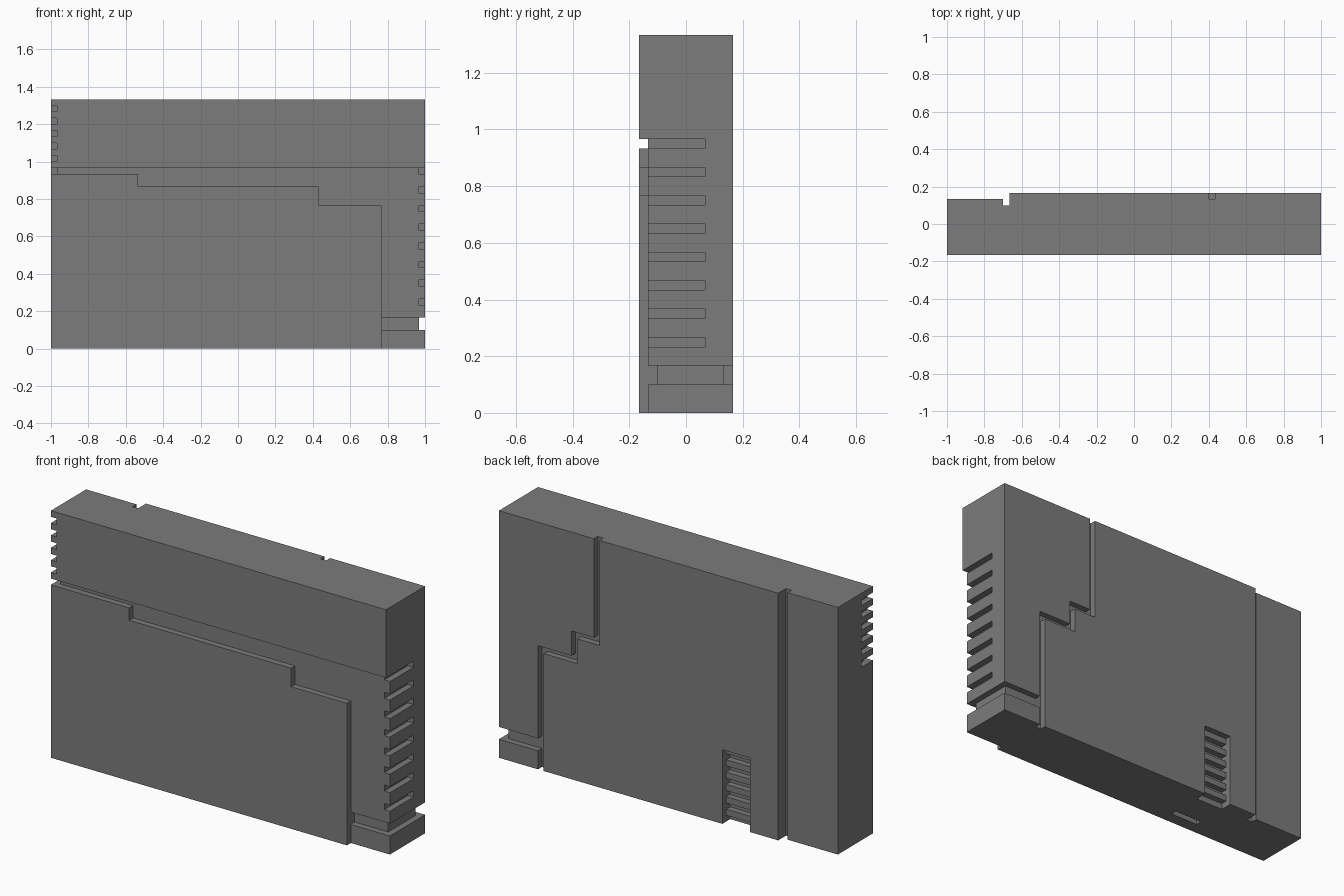
import bpy
import bmesh
from mathutils import Vector

UNIT = 1 / 30  # the whole design sits on this grid

if "Cube" in bpy.data.objects:
    bpy.data.objects.remove(bpy.data.objects["Cube"], do_unlink=True)

grey = bpy.data.materials.new("mid grey")
grey.use_nodes = True
colour = (0.2, 0.2, 0.2, 1)
grey.diffuse_color = colour
grey.node_tree.nodes["Principled BSDF"].inputs["Base Color"].default_value = colour


def prism(bm, outline, axis, low, high):
    """Extrude an outline along y (points are x, z) or z (points are x, y)."""
    def place(p, d):
        return Vector((p[0], d, p[1]) if axis == "y" else (p[0], p[1], d)) * UNIT
    face = bm.faces.new([bm.verts.new(place(p, low)) for p in outline])
    moved = bmesh.ops.extrude_face_region(bm, geom=[face])["geom"]
    verts = [g for g in moved if isinstance(g, bmesh.types.BMVert)]
    step = place((0, 0), high - low)
    bmesh.ops.translate(bm, verts=verts, vec=step)


def box(bm, x, y, z):
    prism(bm, [(x[0], y[0]), (x[1], y[0]), (x[1], y[1]), (x[0], y[1])], "z", *z)


def finish(bm, name):
    bmesh.ops.recalc_face_normals(bm, faces=bm.faces)
    mesh = bpy.data.meshes.new(name)
    bm.to_mesh(mesh)
    bm.free()
    mesh.materials.append(grey)
    obj = bpy.data.objects.new(name, mesh)
    bpy.context.collection.objects.link(obj)
    return obj


# Main case block
bm = bmesh.new()
box(bm, (-30, 30), (-5, 5), (0, 40))
case = finish(bm, "case")


def carve(name, build):
    """Cut a shape out of the case, keeping the cutter as a hidden helper."""
    bm = bmesh.new()
    build(bm)
    cutter = finish(bm, name + "_cutter")
    cutter.hide_render = True
    cutter.hide_viewport = True
    cutter.display_type = "WIRE"
    mod = case.modifiers.new(name, "BOOLEAN")
    mod.operation = "DIFFERENCE"
    mod.solver = "EXACT"
    mod.object = cutter


# Stepped recess between the front panel and the upper band
front_step = [(-31, 29), (31, 29), (31, -1), (23, -1), (23, 23), (13, 23),
              (13, 26), (-16, 26), (-16, 28), (-31, 28)]
carve("front_recess", lambda bm: prism(bm, front_step, "y", -6, -4))

# Groove wrapping the lower corner
wrap = [(23, -6), (31, -6), (31, 6), (23, 6), (23, 4), (29, 4), (29, -3), (23, -3)]
carve("corner_groove", lambda bm: prism(bm, wrap, "z", 3, 5))

# Lowered back strip with its deeper channel
strip = [(-31, 4), (-21, 4), (-21, 3), (-20, 3), (-20, 6), (-31, 6)]
carve("back_strip", lambda bm: prism(bm, strip, "z", -1, 41))

# Zigzag channel down the back
zigzag = [(12, 41), (13, 41), (13, 24), (17, 24), (17, 20), (23, 20),
          (23, -1), (22, -1), (22, 19), (16, 19), (16, 23), (12, 23)]
carve("back_channel", lambda bm: prism(bm, zigzag, "y", 4, 6))

# Vent pocket on the back and its slots
carve("back_vent_pocket", lambda bm: box(bm, (-15, -10), (4, 6), (-1, 12)))


def back_slots(bm):
    for i in range(6):
        box(bm, (-15, -10), (3, 5), (2 * i if i else -1, 2 * i + 1))


def left_edge_slots(bm):
    for i in range(6):
        box(bm, (-31, -29), (-6, -2), (28 + 2 * i, 29 + 2 * i))


def right_edge_slots(bm):
    for i in range(8):
        box(bm, (29, 31), (-6, 2), (7 + 3 * i, 8 + 3 * i))


carve("back_vent_slots", back_slots)
carve("upper_side_slots", left_edge_slots)
carve("lower_side_slots", right_edge_slots)

# Slot in the underside
carve("bottom_slot", lambda bm: box(bm, (-15, -10), (-3, -2), (-1, 1)))

# Bake the cuts and discard the helpers
bpy.context.view_layer.update()
graph = bpy.context.evaluated_depsgraph_get()
baked = bpy.data.meshes.new_from_object(case.evaluated_get(graph))
cutters = [m.object for m in case.modifiers]
case.modifiers.clear()
case.data = baked
baked.name = "case"
baked.materials.clear()
baked.materials.append(grey)
for poly in baked.polygons:
    poly.material_index = 0
for cutter in cutters:
    bpy.data.objects.remove(cutter, do_unlink=True)
